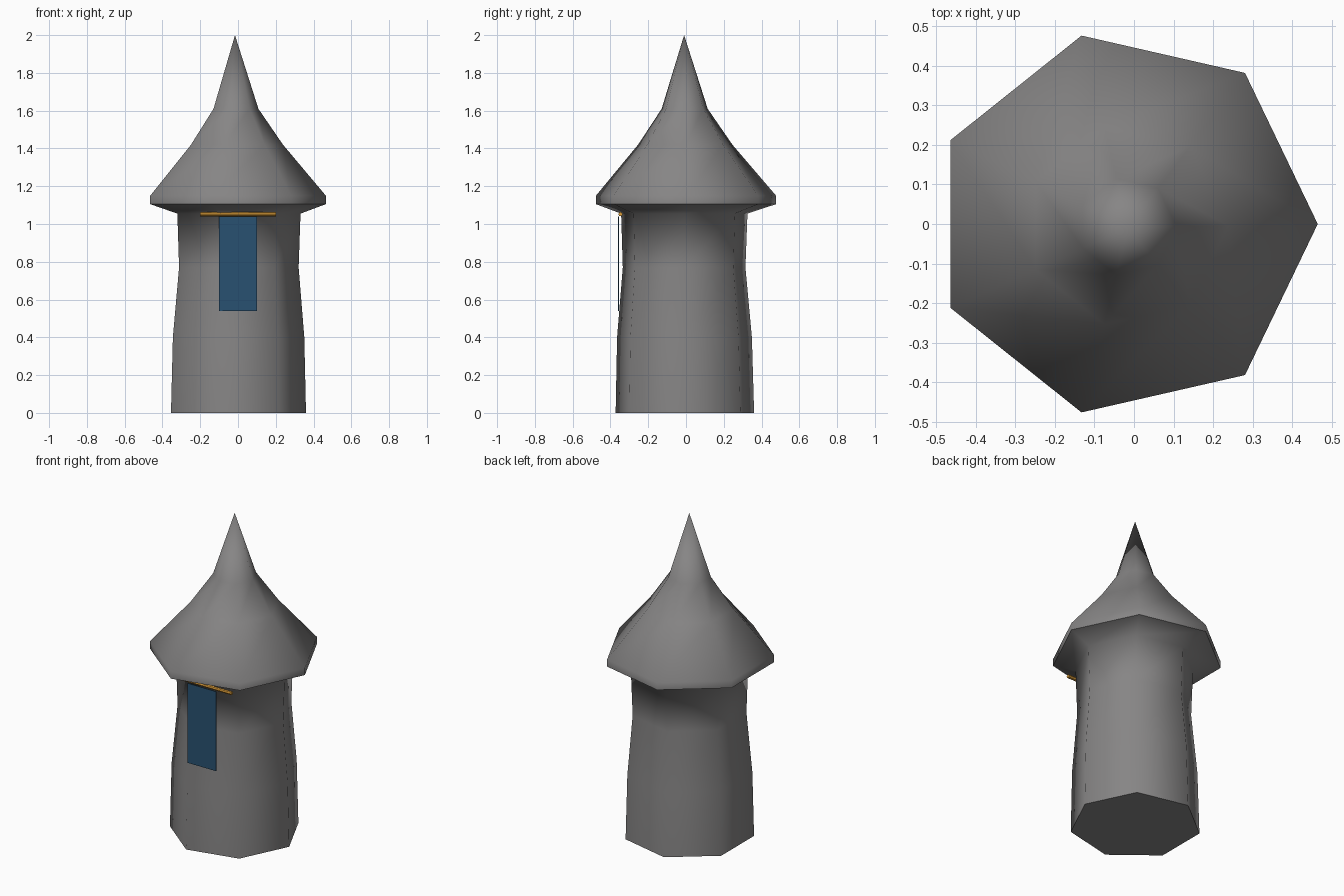
import bpy
import bmesh
from math import cos, sin, tau, pi

if "Cube" in bpy.data.objects:
    bpy.data.objects.remove(bpy.data.objects["Cube"], do_unlink=True)

SIDES = 7


def material(name, rgb):
    mat = bpy.data.materials.new(name)
    mat.use_nodes = True
    mat.diffuse_color = (*rgb, 1)
    mat.node_tree.nodes["Principled BSDF"].inputs["Base Color"].default_value = (*rgb, 1)
    return mat


def finish(name, bm, mat, smooth=False):
    bmesh.ops.recalc_face_normals(bm, faces=bm.faces)
    for face in bm.faces:
        face.smooth = smooth and len(face.verts) <= 4
    mesh = bpy.data.meshes.new(name)
    bm.to_mesh(mesh)
    bm.free()
    mesh.materials.append(mat)
    obj = bpy.data.objects.new(name, mesh)
    bpy.context.collection.objects.link(obj)
    return obj


def stack_rings(bm, profile):
    """Skin seven-sided rings given as (radius, height, centre x, centre y)."""
    rings = []
    for r, z, cx, cy in profile:
        rings.append([bm.verts.new((cx + r * cos(tau * i / SIDES),
                                    cy + r * sin(tau * i / SIDES), z))
                      for i in range(SIDES)])
    for low, high in zip(rings, rings[1:]):
        for i in range(SIDES):
            j = (i + 1) % SIDES
            bm.faces.new((low[i], low[j], high[j], high[i]))
    return rings


stone = material("grey stone", (0.24, 0.235, 0.235))
cloth = material("blue cloth", (0.022, 0.083, 0.165))
gold = material("gold", (0.7, 0.33, 0.04))

# Walls, flaring out into the underside of the eaves
bm = bmesh.new()
rings = stack_rings(bm, [(0.376, 0, -0.016, -0.006),
                         (0.366, 0.4, -0.015, -0.008),
                         (0.333, 0.77, -0.012, -0.01),
                         (0.343, 1.055, -0.012, -0.009),
                         (0.489, 1.105, -0.024, 0)])
base = bm.faces.new(rings[0])
for edge in base.edges:
    edge.smooth = False
finish("tower_walls", bm, stone, smooth=True)

# Roof with a short eave band and a concave spire
bm = bmesh.new()
rings = stack_rings(bm, [(0.489, 1.105, -0.024, 0),
                         (0.489, 1.15, -0.024, 0),
                         (0.256, 1.42, -0.018, -0.004),
                         (0.125, 1.61, -0.017, -0.007)])
tip = bm.verts.new((-0.016, -0.01, 2))
for i in range(SIDES):
    bm.faces.new((rings[-1][i], rings[-1][(i + 1) % SIDES], tip))
finish("roof", bm, stone, smooth=True)

# Hanging banner
bm = bmesh.new()
bmesh.ops.create_cube(bm, size=1)
for v in bm.verts:
    v.co = (v.co.x * 0.2, v.co.y * 0.004 - 0.357, v.co.z * 0.5 + 0.79)
finish("banner", bm, cloth)

# Rod holding the banner
bpy.ops.mesh.primitive_cylinder_add(vertices=8, radius=0.011, depth=0.4,
                                    location=(0, -0.347, 1.052),
                                    rotation=(0, pi / 2, 0))
rod = bpy.context.object
rod.name = "banner_rod"
rod.data.materials.append(gold)
bpy.ops.object.shade_smooth_by_angle()
